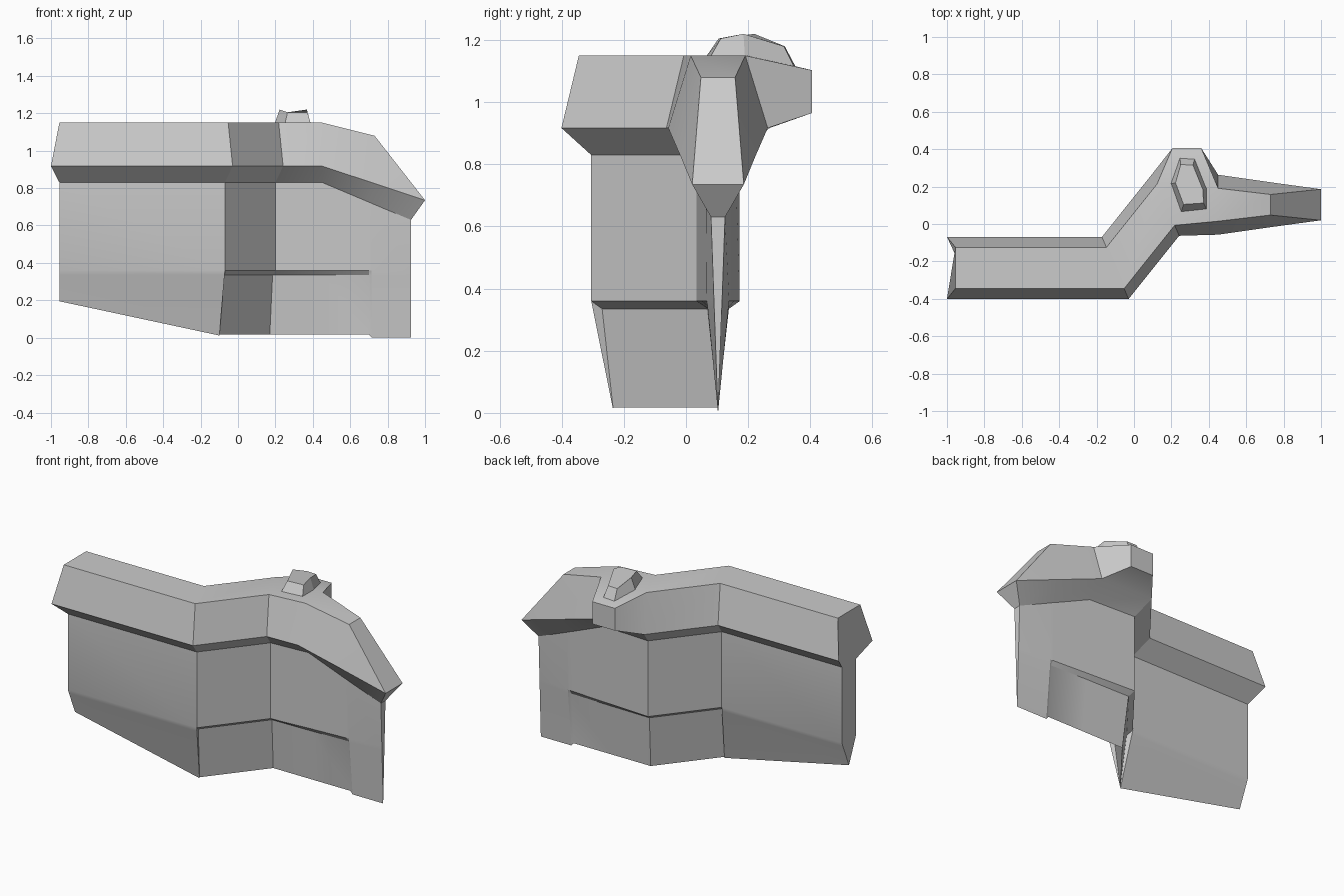
import bpy, bmesh, math

cube = bpy.data.objects.get("Cube")
if cube:
    bpy.data.objects.remove(cube, do_unlink=True)

grey = bpy.data.materials.new("plain grey")
grey.use_nodes = True
colour = (0.6, 0.6, 0.6, 1)
grey.diffuse_color = colour
grey.node_tree.nodes["Principled BSDF"].inputs["Base Color"].default_value = colour


def finish(bm, name):
    bmesh.ops.remove_doubles(bm, verts=bm.verts, dist=0.0005)
    bmesh.ops.recalc_face_normals(bm, faces=bm.faces)
    mesh = bpy.data.meshes.new(name)
    bm.to_mesh(mesh)
    bm.free()
    mesh.materials.append(grey)
    obj = bpy.data.objects.new(name, mesh)
    bpy.context.collection.objects.link(obj)
    bpy.ops.object.select_all(action="DESELECT")
    obj.select_set(True)
    bpy.context.view_layer.objects.active = obj
    bpy.ops.object.shade_smooth_by_angle(angle=math.radians(25))
    return obj


def loft(bm, rings):
    """Skin closed rings and cap both ends; returns the faces per section."""
    rings = [[bm.verts.new(p) for p in ring] for ring in rings]
    n = len(rings[0])
    sections = []
    for a, b in zip(rings, rings[1:]):
        sections.append([bm.faces.new((a[i], a[(i + 1) % n], b[(i + 1) % n], b[i]))
                         for i in range(n)])
    bm.faces.new(rings[0])
    bm.faces.new(rings[-1])
    return sections


def section(x, y, miter, levels):
    """Symmetric ring: levels hold (half thickness, height, shift along x)."""
    front = [(x + s + h * miter, y - h, z) for h, z, s in levels]
    back = [(x + s - h * miter, y + h, z) for h, z, s in levels]
    return front + back[::-1]


# Plan of the wall: two offset runs joined by a diagonal
NEAR, FAR, MITER = -0.235, 0.103, 0.43
START, BEND_A, BEND_B, CREST, STEP, END = -0.955, -0.1, 0.17, 0.45, 0.7, 0.925

# Overhanging rim: underside, widest line and top at each station
run = [(0.07, 0.83, 0), (0.166, 0.917, 0), (0.11, 1.15, 0)]
rings = [
    section(START, NEAR, 0, [(h, z, -0.045 * (i == 1)) for i, (h, z, s) in enumerate(run)]),
    section(BEND_A, NEAR, MITER, run),
    section(BEND_B, FAR, MITER, run),
    section(CREST, FAR, 0, [(0.055, 0.83, 0), (0.16, 0.917, 0), (0.088, 1.15, 0)]),
    section(0.73, FAR, 0, [(0.04, 0.728, -0.04), (0.12, 0.825, 0), (0.055, 1.08, 0)]),
    section(END, FAR, 0, [(0.0225, 0.63, 0), (0.083, 0.735, 0.075), (0.083, 0.735, 0.075)]),
]
bm = bmesh.new()
sections = loft(bm, rings)

# Blunt bulge pushed out of the back of the rim
back_face = sections[2][3]
bulge = bmesh.ops.extrude_discrete_faces(bm, faces=[back_face])["faces"][0]
old = list(back_face.verts) if back_face.is_valid else []
for v in bulge.verts:
    v.co.x = 0.205 if v.co.x < 0.3 else 0.36
    v.co.y = 0.405
    v.co.z = 1.103 if v.co.z > 1 else 0.965
finish(bm, "rim")

# Wall body: top, break line, ledge line and bottom ridge
def wall_section(x, y, miter, top, z_top, mid, ledge, z_low):
    return section(x, y, miter, [(top, z_top, 0), (mid, 0.36, 0),
                                 (ledge, 0.335, 0), (0, z_low, 0)])

walls = [
    wall_section(START, NEAR, 0, 0.07, 0.83, 0.07, 0.06, 0.195),
    wall_section(BEND_A, NEAR, MITER, 0.07, 0.83, 0.07, 0.065, 0.012),
    wall_section(BEND_A + 0.001, NEAR, MITER, 0.07, 0.83, 0.07, 0.035, 0.018),
    wall_section(BEND_B, FAR, MITER, 0.07, 0.83, 0.07, 0.035, 0.018),
    wall_section(CREST, FAR, 0, 0.055, 0.83, 0.052, 0.03, 0.018),
    wall_section(STEP, FAR, 0, 0.04, 0.725, 0.037, 0.022, 0.018),
    wall_section(STEP + 0.015, FAR, 0, 0.039, 0.718, 0.036, 0.033, 0),
    wall_section(END, FAR, 0, 0.0225, 0.63, 0.013, 0.012, 0),
]
bm = bmesh.new()
loft(bm, walls)
finish(bm, "wall")

# Six-sided knob on top of the bulge
base = [(0.195, 0.215, 1.14), (0.25, 0.06, 1.14), (0.39, 0.075, 1.14),
        (0.39, 0.19, 1.14), (0.325, 0.35, 1.11), (0.245, 0.355, 1.11)]
crown = [(0.222, 0.22, 1.22), (0.265, 0.105, 1.205), (0.372, 0.112, 1.205),
         (0.368, 0.185, 1.22), (0.315, 0.315, 1.18), (0.25, 0.318, 1.18)]
bm = bmesh.new()
loft(bm, [base, crown])
finish(bm, "knob")
